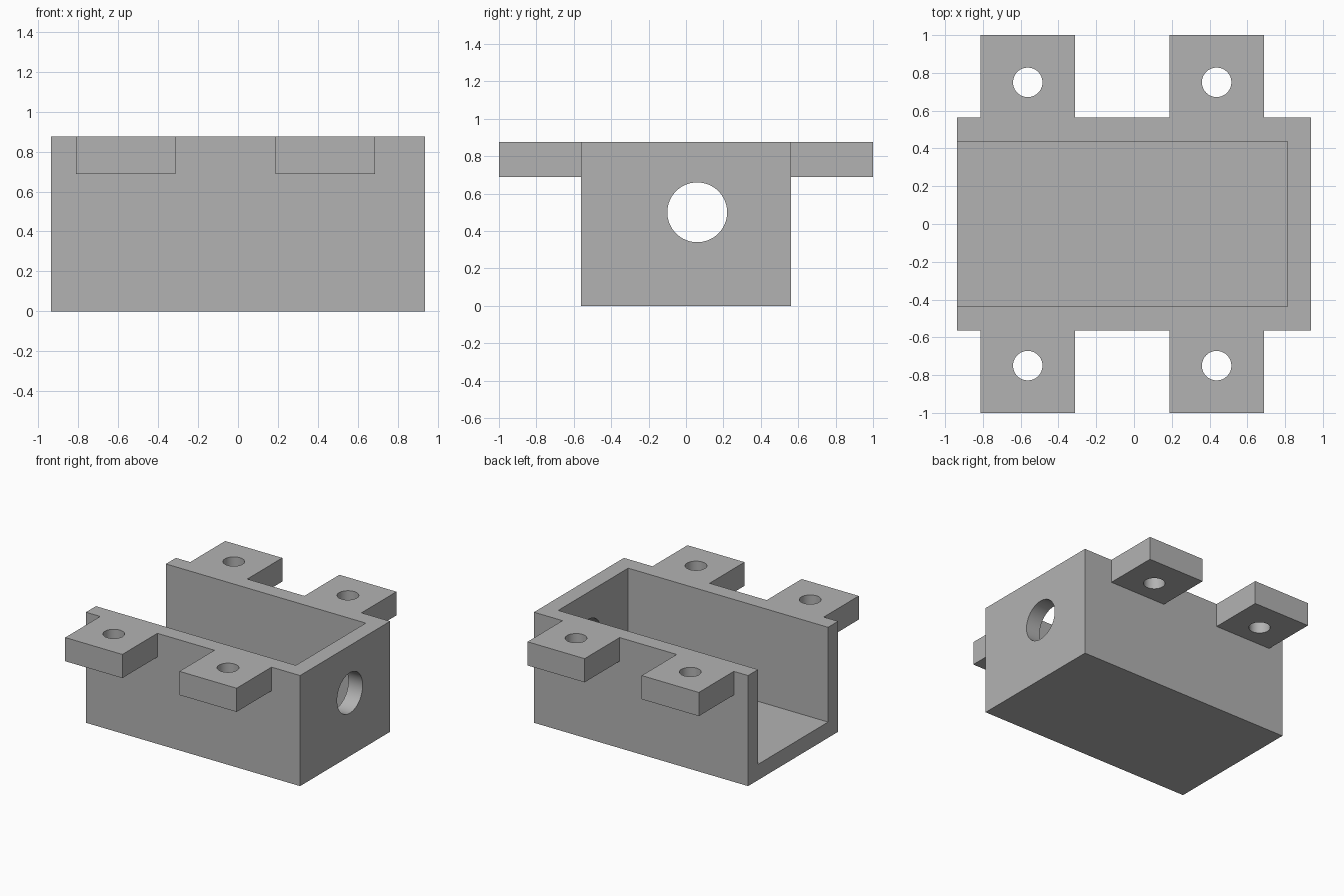
import bpy
import math
from mathutils import Vector

if "Cube" in bpy.data.objects:
    bpy.data.objects.remove(bpy.data.objects["Cube"], do_unlink=True)

# Overall sizes
HALF_X, HALF_Y, HEIGHT = 0.9375, 0.5625, 0.875
WALL = 0.125
TAB_WIDTH, TAB_THICK, TAB_END = 0.5, 0.1875, 1.0
TAB_CENTRES = (-0.5625, 0.4375)

grey = bpy.data.materials.new("plain grey")
grey.use_nodes = True
colour = (0.45, 0.45, 0.45, 1)
grey.diffuse_color = colour
grey.node_tree.nodes["Principled BSDF"].inputs["Base Color"].default_value = colour


def box(name, low, high):
    low, high = Vector(low), Vector(high)
    bpy.ops.mesh.primitive_cube_add(size=1, location=(low + high) / 2)
    obj = bpy.context.object
    obj.name = name
    obj.scale = high - low
    bpy.ops.object.transform_apply(location=True, rotation=False, scale=True)
    obj.data.materials.append(grey)
    return obj


def cylinder(name, radius, depth, location, rotation=(0, 0, 0)):
    bpy.ops.mesh.primitive_cylinder_add(
        vertices=64, radius=radius, depth=depth, location=location, rotation=rotation)
    obj = bpy.context.object
    obj.name = name
    obj.data.materials.append(grey)
    return obj


def combine(target, tool, operation):
    """Apply an exact boolean and discard the tool."""
    tool.hide_render = True
    bpy.context.view_layer.objects.active = target
    mod = target.modifiers.new(operation.lower(), "BOOLEAN")
    mod.operation = operation
    mod.solver = "EXACT"
    mod.object = tool
    bpy.ops.object.modifier_apply(modifier=mod.name)
    bpy.data.objects.remove(tool, do_unlink=True)


# Main block
housing = box("mounting_housing", (-HALF_X, -HALF_Y, 0), (HALF_X, HALF_Y, HEIGHT))

# Mounting tabs along both long walls, flush with the top
for side in (-1, 1):
    for x in TAB_CENTRES:
        ys = sorted((side * (HALF_Y - WALL / 2), side * TAB_END))
        tab = box("mounting_tab",
                  (x - TAB_WIDTH / 2, ys[0], HEIGHT - TAB_THICK),
                  (x + TAB_WIDTH / 2, ys[1], HEIGHT))
        combine(housing, tab, "UNION")

# Cavity, open at the top and at the right end
cavity = box("cavity_cutter",
             (-HALF_X - WALL, WALL - HALF_Y, WALL),
             (HALF_X - WALL, HALF_Y - WALL, HEIGHT + WALL))
combine(housing, cavity, "DIFFERENCE")

# Bore through the left end wall
bore = cylinder("bore_cutter", 0.16, 0.5, (HALF_X, 0.06, 0.5), (0, math.pi / 2, 0))
combine(housing, bore, "DIFFERENCE")

# Screw holes through the tabs
for side in (-1, 1):
    for x in TAB_CENTRES:
        hole = cylinder("screw_hole_cutter", 0.078, 0.5, (x, side * 0.75, HEIGHT - TAB_THICK / 2))
        combine(housing, hole, "DIFFERENCE")

# Smooth holes, sharp edges elsewhere
bpy.ops.object.select_all(action="DESELECT")
housing.select_set(True)
bpy.context.view_layer.objects.active = housing
bpy.ops.object.shade_smooth_by_angle(angle=math.radians(30))
